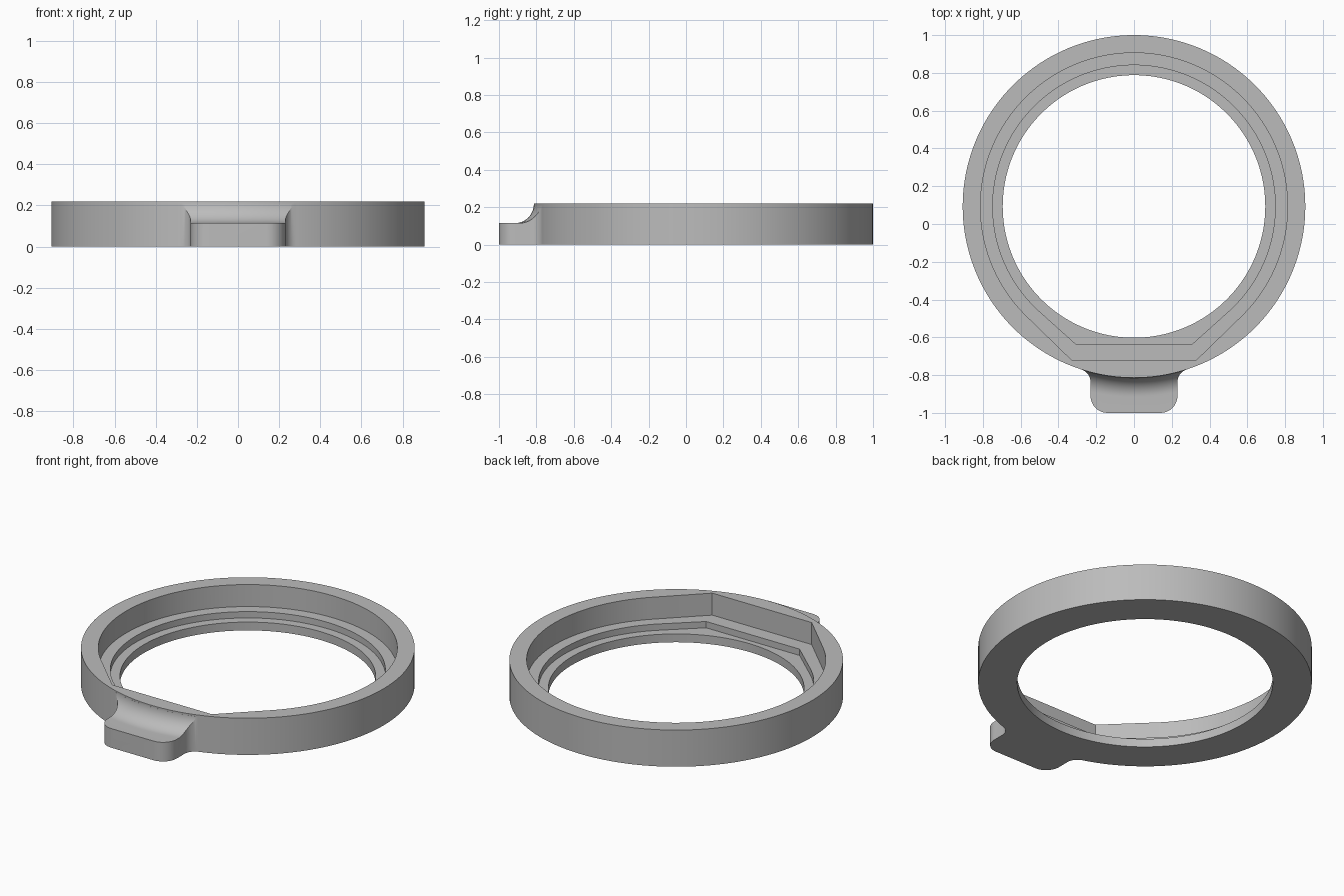
import bpy, bmesh, math
from mathutils import Vector

if "Cube" in bpy.data.objects:
    bpy.data.objects.remove(bpy.data.objects["Cube"])

CY = 0.093          # ring centre on y
R_OUT, HEIGHT = 0.907, 0.22

grey = bpy.data.materials.new("plain_grey")
grey.diffuse_color = (0.5, 0.5, 0.5, 1)
grey.use_nodes = True
grey.node_tree.nodes["Principled BSDF"].inputs["Base Color"].default_value = grey.diffuse_color


def make_object(name, bm):
    bmesh.ops.recalc_face_normals(bm, faces=bm.faces)
    mesh = bpy.data.meshes.new(name)
    bm.to_mesh(mesh)
    bm.free()
    mesh.materials.append(grey)
    obj = bpy.data.objects.new(name, mesh)
    bpy.context.collection.objects.link(obj)
    return obj


def prism(name, outline, z0, z1):
    bm = bmesh.new()
    face = bm.faces.new([bm.verts.new((x, y, z0)) for x, y in outline])
    top = bmesh.ops.extrude_face_region(bm, geom=[face])["geom"]
    bmesh.ops.translate(bm, vec=(0, 0, z1 - z0),
                        verts=[v for v in top if isinstance(v, bmesh.types.BMVert)])
    return make_object(name, bm)


def arc(cx, cy, r, a0, a1, n):
    return [(cx + r * math.cos(a0 + (a1 - a0) * i / n),
             cy + r * math.sin(a0 + (a1 - a0) * i / n)) for i in range(n + 1)]


def circle(r, n=160):
    return arc(0, CY, r, 0, math.tau, n)[:-1]


def flat_front(r, flat_y, half):
    """Circle with tangent lines running down to a straight front edge."""
    dy = flat_y - CY
    t = math.atan2(dy, half) + math.acos(r / math.hypot(half, dy))
    return arc(0, CY, r, t, math.pi - t, 130) + [(-half, flat_y), (half, flat_y)]


def combine(obj, tool, operation):
    mod = obj.modifiers.new("combine", 'BOOLEAN')
    mod.operation, mod.solver, mod.object = operation, 'EXACT', tool
    bpy.context.view_layer.objects.active = obj
    bpy.ops.object.modifier_apply(modifier=mod.name)
    bpy.data.objects.remove(tool)


# Front tab: rounded outer corners, concave flares where it meets the ring
W, CORNER, FLARE = 0.23, 0.09, 0.07
fx = W + FLARE
fy = CY - math.sqrt((R_OUT + FLARE) ** 2 - fx ** 2)
half_tab = arc(W - CORNER, -1 + CORNER, CORNER, -math.pi / 2, 0, 10)
half_tab += arc(fx, fy, FLARE, math.pi, math.atan2(CY - fy, -fx), 10)
half_tab += [(0.26, -0.74)]
tab = prism("tab", half_tab + [(-x, y) for x, y in reversed(half_tab)], 0, 0.21)

# Scoop over the tab: quarter-round profile swept around the ring centre
FR, TAB_Z = 0.1, 0.115
profile = [(0.89, 0.4), (0.89, TAB_Z + FR)]
profile += arc(R_OUT + FR, TAB_Z + FR, FR, math.pi, 1.5 * math.pi, 12)
profile += [(1.35, TAB_Z), (1.35, 0.4)]
bm = bmesh.new()
rows = []
for i in range(41):
    a = math.radians(-120 + 60 * i / 40)
    rows.append([bm.verts.new((r * math.cos(a), CY + r * math.sin(a), z)) for r, z in profile])
for a, b in zip(rows, rows[1:]):
    for k in range(len(profile)):
        m = (k + 1) % len(profile)
        bm.faces.new((a[k], a[m], b[m], b[k]))
bm.faces.new(rows[0])
bm.faces.new(rows[-1])
combine(tab, make_object("scoop", bm), 'DIFFERENCE')

# Ring body with stepped pocket and through hole
ring = prism("ring_with_tab", circle(R_OUT), 0, HEIGHT)
combine(ring, tab, 'UNION')
combine(ring, prism("hole", circle(0.695), -0.1, 0.4), 'DIFFERENCE')
combine(ring, prism("lower_step", flat_front(0.748, -0.634, 0.31), 0.05, 0.4), 'DIFFERENCE')
combine(ring, prism("upper_step", flat_front(0.813, -0.72, 0.33), 0.088, 0.4), 'DIFFERENCE')

# Smooth curved walls, crisp steps
bpy.ops.object.select_all(action='DESELECT')
ring.select_set(True)
bpy.context.view_layer.objects.active = ring
bpy.ops.object.shade_smooth_by_angle(angle=math.radians(25))
